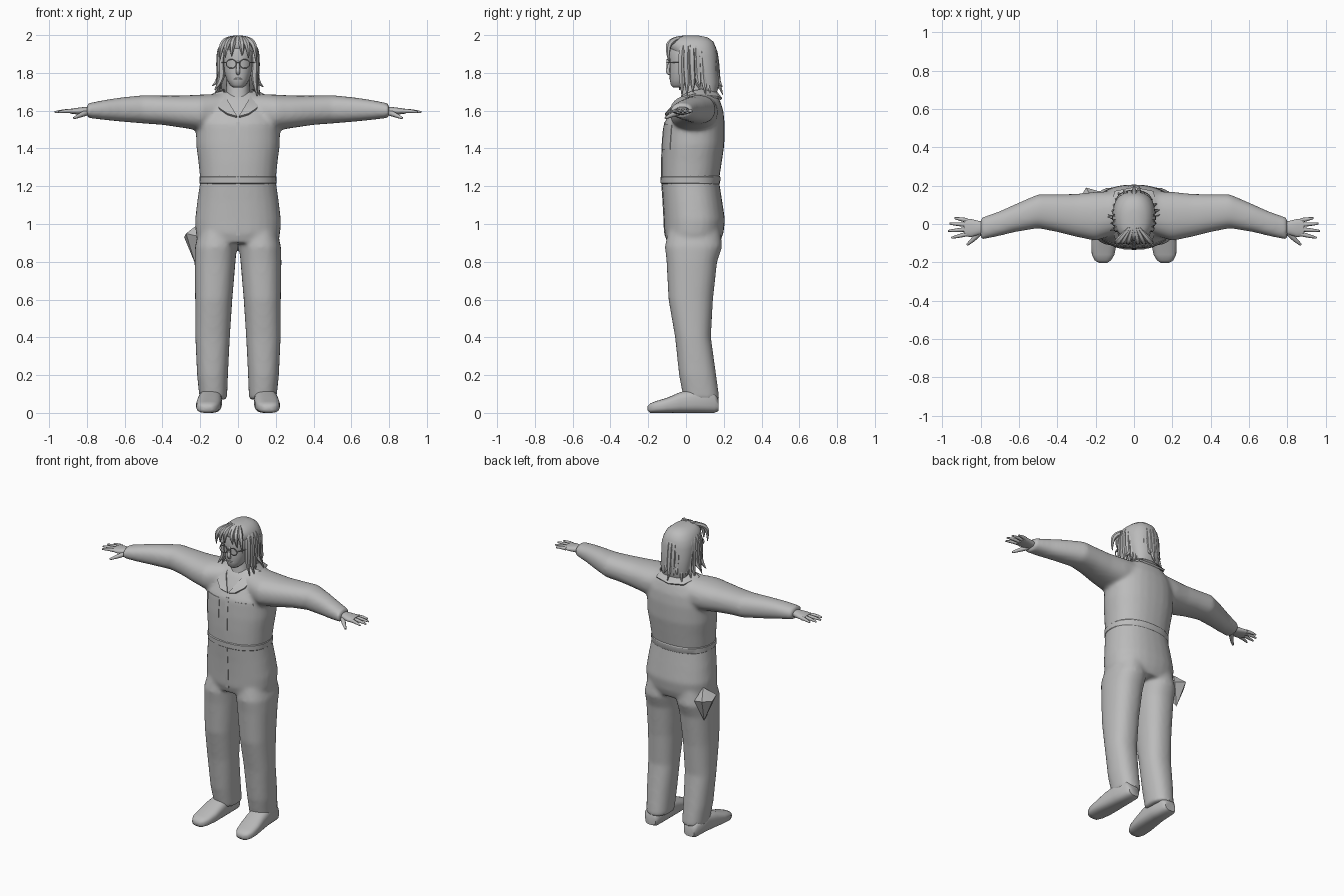
import bpy, bmesh, math, random
from mathutils import Vector

random.seed(4)
if "Cube" in bpy.data.objects:
    bpy.data.objects.remove(bpy.data.objects["Cube"], do_unlink=True)

grey = bpy.data.materials.new("plain grey")
grey.use_nodes = True
COLOUR = (0.5, 0.5, 0.5, 1)
grey.diffuse_color = COLOUR
shader = next(n for n in grey.node_tree.nodes if n.type == "BSDF_PRINCIPLED")
shader.inputs["Base Color"].default_value = COLOUR


def add_object(name, data):
    ob = bpy.data.objects.new(name, data)
    bpy.context.collection.objects.link(ob)
    data.materials.append(grey)
    return ob


def bake(ob, angle=50):
    """Apply modifiers, turn curves into meshes and shade smoothly."""
    bpy.ops.object.select_all(action="DESELECT")
    ob.select_set(True)
    bpy.context.view_layer.objects.active = ob
    bpy.ops.object.convert(target="MESH")
    bpy.ops.object.shade_smooth_by_angle(angle=math.radians(angle))
    return ob


def loft(bm, axis, rings, side=1, power=2.3, sides=28):
    """Skin oval rings: (position, low u, high u, low v, high v)."""
    order = {"x": (0, 1, 2), "y": (1, 0, 2), "z": (2, 0, 1)}[axis]
    loops = []
    for pos, u0, u1, v0, v1 in rings:
        loop = []
        for i in range(sides):
            a = math.tau * i / sides
            c, s = math.cos(a), math.sin(a)
            cu = math.copysign(abs(c) ** (2 / power), c)
            sv = math.copysign(abs(s) ** (2 / power), s)
            p = [0, 0, 0]
            p[order[0]] = pos
            p[order[1]] = (u0 + u1) / 2 + cu * (u1 - u0) / 2
            p[order[2]] = (v0 + v1) / 2 + sv * (v1 - v0) / 2
            loop.append(bm.verts.new((p[0] * side, p[1], p[2])))
        loops.append(loop)
    for a, b in zip(loops, loops[1:]):
        for i in range(sides):
            j = (i + 1) % sides
            bm.faces.new((a[i], a[j], b[j], b[i]))
    bm.faces.new(loops[0])
    bm.faces.new(loops[-1])


def finish(name, bm):
    bmesh.ops.recalc_face_normals(bm, faces=bm.faces)
    me = bpy.data.meshes.new(name)
    bm.to_mesh(me)
    bm.free()
    return add_object(name, me)


def wide(rows):
    """Rings symmetric in x: (z, half width, front, back)."""
    return [(z, -w, w, f, b) for z, w, f, b in rows]


def tubes(name, paths, cyclic=False, resolution=2):
    """Tapered rounded strands through (x, y, z, radius) points."""
    cu = bpy.data.curves.new(name, "CURVE")
    cu.dimensions = "3D"
    cu.bevel_depth = 1
    cu.bevel_resolution = resolution
    cu.resolution_u = 5
    cu.use_fill_caps = True
    for path in paths:
        sp = cu.splines.new("NURBS")
        sp.points.add(len(path) - 1)
        for pt, (x, y, z, r) in zip(sp.points, path):
            pt.co = (x, y, z, 1)
            pt.radius = r
        sp.order_u = 3
        sp.use_endpoint_u = not cyclic
        sp.use_cyclic_u = cyclic
    return bake(add_object(name, cu))


# Coverall: torso, sleeves and trouser legs fused into one garment
TORSO = wide([
    (.9, .21, -.1, .18), (.95, .224, -.115, .198), (1.02, .228, -.117, .207),
    (1.12, .216, -.122, .192), (1.23, .2, -.13, .175), (1.33, .21, -.13, .19),
    (1.42, .222, -.127, .203), (1.53, .222, -.118, .205), (1.6, .205, -.08, .198),
    (1.66, .16, -.04, .178), (1.7, .1, 0, .145)])
SLEEVE = [
    (.08, -.05, .17, 1.5, 1.69), (.2, -.088, .168, 1.495, 1.685),
    (.3, -.067, .157, 1.51, 1.68), (.4, -.042, .155, 1.525, 1.68),
    (.5, -.022, .155, 1.532, 1.682), (.62, -.042, .103, 1.542, 1.67),
    (.7, -.062, .067, 1.55, 1.658), (.8, -.083, .032, 1.562, 1.638)]
LEG = [
    (.99, .01, .2, -.09, .18), (.88, .006, .228, -.112, .192),
    (.8, .013, .23, -.103, .165), (.6, .03, .227, -.093, .143),
    (.4, .043, .226, -.058, .132), (.2, .053, .217, -.037, .16),
    (.07, .058, .203, -.012, .178)]
bm = bmesh.new()
loft(bm, "z", TORSO)
for side in (1, -1):
    loft(bm, "x", SLEEVE, side)
    loft(bm, "z", LEG, side)
coverall = finish("coverall", bm)
remesh = coverall.modifiers.new("fuse", "REMESH")
remesh.mode = "VOXEL"
remesh.voxel_size = .011
soften = coverall.modifiers.new("soften", "SMOOTH")
soften.iterations = 10
bake(coverall)

# Belt seam around the waist
bm = bmesh.new()
loft(bm, "z", wide([(1.212, .2, -.128, .178), (1.217, .204, -.134, .181),
                    (1.248, .205, -.135, .182), (1.253, .201, -.129, .179)]))
bake(finish("waistband", bm), 30)


# Thin sewn patches laid on the chest and belly
def patch(name, x, z, width, height):
    bm = bmesh.new()
    bmesh.ops.create_grid(bm, x_segments=8, y_segments=12, size=.5)
    for v in bm.verts:
        v.co = (x + v.co.x * width, -.3, z + v.co.y * height)
    ob = finish(name, bm)
    wrap = ob.modifiers.new("lay", "SHRINKWRAP")
    wrap.target = coverall
    wrap.wrap_method = "PROJECT"
    wrap.use_project_y = True
    wrap.use_negative_direction = False
    thick = ob.modifiers.new("cloth", "SOLIDIFY")
    thick.thickness = .006
    thick.offset = 0
    bake(ob, 30)


patch("left_chest_pocket", .11, 1.46, .11, .13)
patch("right_chest_pocket", -.11, 1.46, .11, .13)
patch("zip_placket", 0, 1.24, .022, .6)

# Folded collar, half of it mirrored
INNER = [(0, .15, 1.72), (.07, .115, 1.72), (.08, .03, 1.705),
         (.055, -.05, 1.655), (.004, -.108, 1.57)]
OUTER = [(0, .192, 1.665), (.1, .172, 1.675), (.135, .05, 1.69),
         (.1, -.075, 1.615), (.055, -.112, 1.585)]
bm = bmesh.new()
rows = [[bm.verts.new(p) for p in line] for line in (INNER, OUTER)]
for i in range(len(INNER) - 1):
    bm.faces.new((rows[0][i], rows[0][i + 1], rows[1][i + 1], rows[1][i]))
collar = finish("collar", bm)
collar.modifiers.new("mirror", "MIRROR")
collar.modifiers.new("cloth", "SOLIDIFY").thickness = .012
bake(collar, 40)

# Rag hanging from the right back pocket
bm = bmesh.new()
top, tip = bm.verts.new((-.21, .12, 1.0)), bm.verts.new((-.225, .13, .785))
belt = [bm.verts.new(p) for p in ((-.19, .05, .93), (-.275, .07, .95),
                                  (-.285, .13, .93), (-.25, .19, .94), (-.18, .17, .92))]
for a, b in zip(belt, belt[1:] + belt[:1]):
    bm.faces.new((top, a, b))
    bm.faces.new((tip, b, a))
bake(finish("pocket_rag", bm), 20)

# Shoes and hands on both sides
SHOE = [(.172, .105, .18, .01, .07), (.15, .09, .197, 0, .11), (.05, .085, .205, 0, .13),
        (-.03, .085, .215, 0, .11), (-.1, .09, .222, 0, .08), (-.16, .102, .22, 0, .062),
        (-.19, .12, .205, 0, .05), (-.203, .14, .18, .012, .035)]
PALM = [(.77, -.05, .012, 1.58, 1.618), (.81, -.056, .016, 1.578, 1.62),
        (.85, -.068, .026, 1.58, 1.615), (.885, -.064, .028, 1.584, 1.61)]
for side, word in ((1, "left"), (-1, "right")):
    bm = bmesh.new()
    loft(bm, "y", SHOE, side, 2.8)
    bake(finish(word + "_shoe", bm))
    bm = bmesh.new()
    loft(bm, "x", PALM, side)
    bake(finish(word + "_palm", bm))
    fingers = []
    for y, reach, spread in ((.019, .935, .012), (-.004, .962, .006),
                             (-.028, .97, -.008), (-.052, .952, -.02)):
        fingers.append([(side * .87, y, 1.597, .012),
                        (side * (.87 + reach) / 2, y + spread / 2, 1.6, .011),
                        (side * reach, y + spread, 1.592, .005)])
    fingers.append([(side * .8, -.04, 1.59, .016), (side * .84, -.085, 1.575, .013),
                    (side * .87, -.108, 1.56, .006)])
    tubes(word + "_fingers", fingers)

# Neck, head and nose
bm = bmesh.new()
loft(bm, "z", wide([(1.6, .075, -.05, .13), (1.68, .062, -.025, .12), (1.8, .06, -.02, .12)]))
bake(finish("neck", bm))
bm = bmesh.new()
loft(bm, "z", wide([
    (1.722, .025, -.068, -.01), (1.735, .042, -.08, .03), (1.765, .06, -.086, .07),
    (1.81, .075, -.087, .1), (1.86, .082, -.086, .12), (1.91, .084, -.09, .13),
    (1.955, .07, -.075, .12), (1.98, .04, -.04, .08)]))
bake(finish("head", bm))
tubes("nose", [[(0, -.082, 1.865, .007), (0, -.092, 1.83, .009),
                (0, -.099, 1.805, .012), (0, -.085, 1.795, .009)]])
tubes("lips", [[(-.024, -.079, 1.768, .003), (0, -.09, 1.77, .007), (.024, -.079, 1.768, .003)]])

# Round spectacles
rims, arms = [], []
for side in (1, -1):
    rims.append([(side * .036 + .027 * math.cos(k * math.tau / 12), -.1,
                  1.848 + .024 * math.sin(k * math.tau / 12), .003) for k in range(12)])
    arms.append([(side * .06, -.1, 1.855, .003), (side * .085, -.08, 1.855, .003),
                 (side * .092, .03, 1.855, .003)])
arms.append([(-.012, -.1, 1.853, .003), (0, -.105, 1.858, .003), (.012, -.1, 1.853, .003)])
tubes("spectacle_rims", rims, cyclic=True, resolution=1)
tubes("spectacle_arms", arms, resolution=1)

# Shoulder-length hair: a cap with loose pointed locks
bm = bmesh.new()
loft(bm, "z", wide([
    (1.7, .085, .07, .165), (1.75, .098, .03, .178), (1.82, .104, -.005, .17),
    (1.89, .108, -.045, .168), (1.93, .104, -.085, .16), (1.965, .088, -.085, .145),
    (1.988, .06, -.06, .115), (1.997, .025, -.02, .07)]))
bake(finish("hair_cap", bm))
locks = []
for i in range(19):
    a = math.radians(-25 + 230 * i / 18)
    c, s = math.cos(a), math.sin(a)
    flare = random.uniform(.95, 1.3)
    end = random.uniform(1.67, 1.74)
    locks.append([(.04 * c, .03 + .05 * s, 1.982, .01), (.092 * c, .03 + .115 * s, 1.95, .018),
                  (.1 * c, .03 + .13 * s, 1.85, .02), (.093 * c, .035 + .13 * s, 1.76, .019),
                  (.108 * c * flare, .035 + .13 * s * flare, end, .002)])
for x in (-.085, -.06, -.03, .02, .05, .085):
    drop = 1.9 - abs(x) * .6 + random.uniform(-.01, .02)
    locks.append([(x * .3, -.02, 1.988, .01), (x * .8, -.075, 1.975, .017),
                  (x * 1.1, -.1, 1.93, .014), (x * 1.12, -.09, drop, .002)])
tubes("hair_locks", locks, resolution=1)
